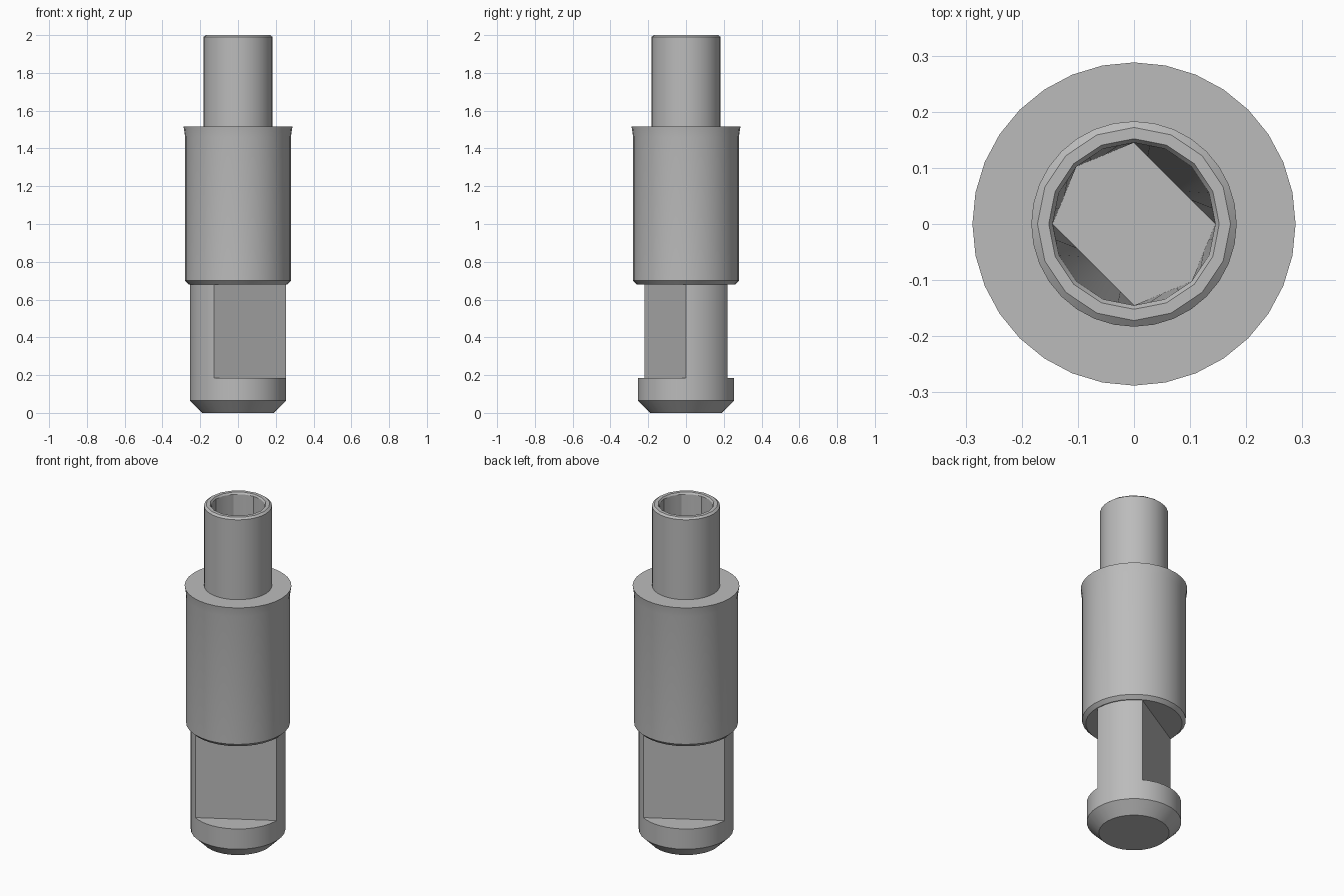
import bpy, bmesh
from math import cos, sin, pi, radians
from mathutils import Vector

cube = bpy.data.objects.get("Cube")
if cube:
    bpy.data.objects.remove(cube, do_unlink=True)

SEGMENTS = 32
steel = bpy.data.materials.new("steel grey")
steel.use_nodes = True
steel.diffuse_color = (0.5, 0.5, 0.5, 1)
steel.node_tree.nodes["Principled BSDF"].inputs["Base Color"].default_value = steel.diffuse_color


def chord_radius(radius, angle, sides):
    """Distance from the centre to the edge of a regular polygon."""
    half = pi / sides
    return radius * cos(half) / cos((angle + 1e-6) % (2 * half) - half)


def lathe(profile):
    """Closed turned solid from (radius, height, sides) rings, bottom to top."""
    bm = bmesh.new()
    rings = []
    for radius, z, sides in profile:
        ring = []
        for i in range(SEGMENTS):
            a = 2 * pi * i / SEGMENTS
            n = sides(a) if callable(sides) else sides
            r = chord_radius(radius, a, n)
            ring.append(bm.verts.new((r * cos(a), r * sin(a), z)))
        rings.append(ring)
    for low, high in zip(rings, rings[1:]):
        for i in range(SEGMENTS):
            j = (i + 1) % SEGMENTS
            bm.faces.new((low[i], low[j], high[j], high[i]))
    bm.faces.new(rings[0][::-1])
    bm.faces.new(rings[-1])
    return bm


def finish(name, bm):
    mesh = bpy.data.meshes.new(name)
    bmesh.ops.recalc_face_normals(bm, faces=bm.faces)
    bm.to_mesh(mesh)
    bm.free()
    mesh.materials.append(steel)
    obj = bpy.data.objects.new(name, mesh)
    bpy.context.collection.objects.link(obj)
    bpy.ops.object.select_all(action="DESELECT")
    obj.select_set(True)
    bpy.context.view_layer.objects.active = obj
    bpy.ops.object.shade_smooth_by_angle(angle=radians(25))


# Chamfered foot
finish("foot", lathe([(0.19, 0, 32), (0.255, 0.065, 32), (0.255, 0.185, 32)]))

# Shank with two opposite wrench flats
shank = lathe([(0.255, 0.185, 32), (0.255, 0.69, 32)])
flat_angle = radians(-60)
for side in (1, -1):
    normal = side * Vector((cos(flat_angle), sin(flat_angle), 0))
    cut = bmesh.ops.bisect_plane(
        shank, geom=shank.verts[:] + shank.edges[:] + shank.faces[:],
        plane_co=normal * 0.128, plane_no=normal, clear_outer=True)
    bmesh.ops.holes_fill(shank, edges=[e for e in shank.edges if e.is_boundary])
finish("shank", shank)

# Wide body with a chamfered underside and slightly flared rim
finish("body", lathe([(0.26, 0.68, 32), (0.28, 0.70, 32),
                      (0.28, 1.46, 32), (0.288, 1.515, 32)]))


# Hollow neck; the bore narrows to a faceted floor
def floor_sides(angle):
    return 4 if (angle + 1e-6) % pi < pi / 2 else 8


finish("neck", lathe([(0.183, 1.51, 32), (0.183, 1.99, 32), (0.172, 2.0, 16),
                      (0.152, 2.0, 16), (0.145, 1.99, 16),
                      (0.145, 1.53, floor_sides)]))
